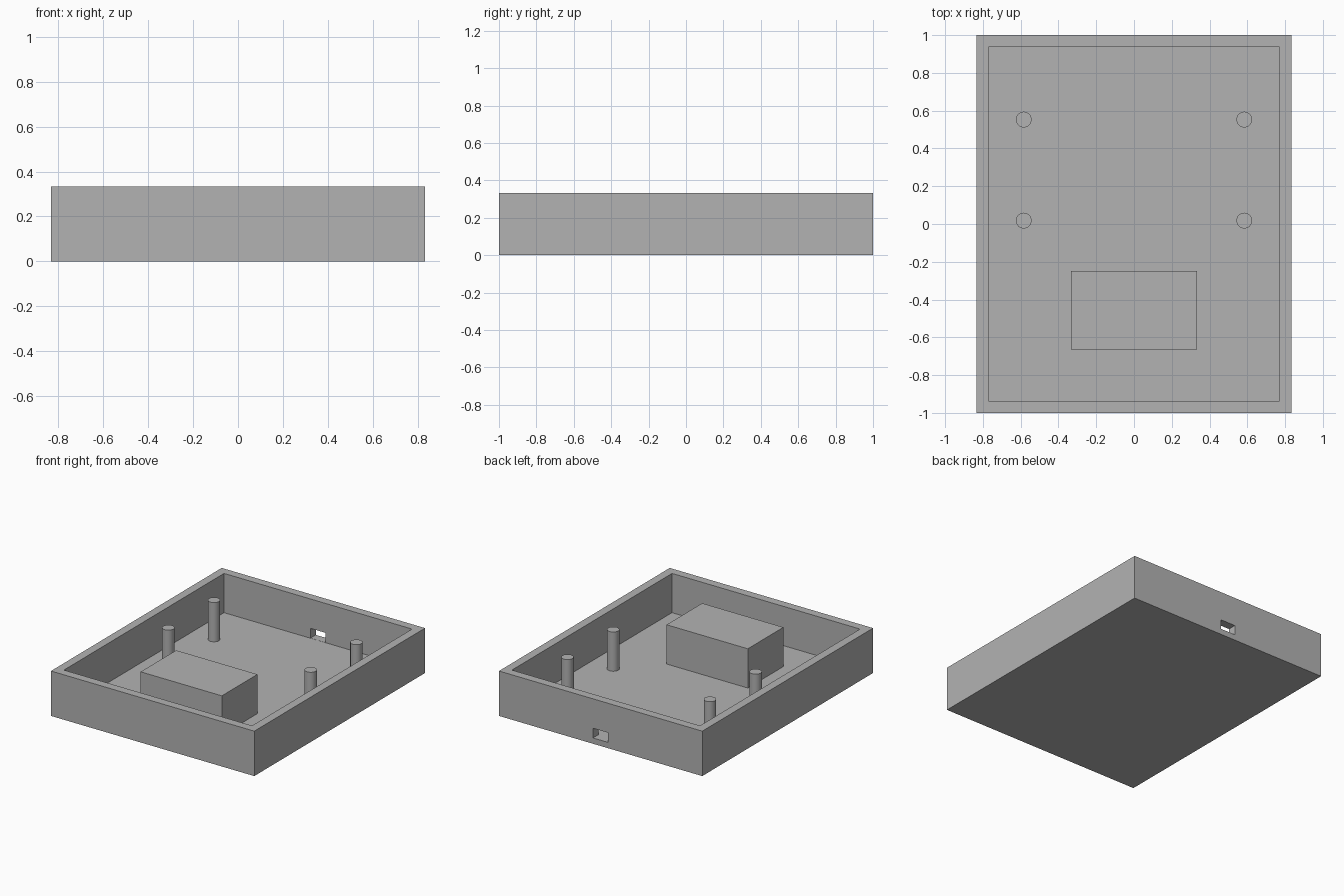
import bpy
import bmesh
from mathutils import Matrix

if "Cube" in bpy.data.objects:
    bpy.data.objects.remove(bpy.data.objects["Cube"])

W, D, H = 1.667, 2.0, 0.333     # outer size
WALL, FLOOR = 0.0625, 0.042     # wall and floor thickness

grey = bpy.data.materials.new("plain grey")
grey.diffuse_color = (0.45, 0.45, 0.45, 1)
grey.use_nodes = True
grey.node_tree.nodes["Principled BSDF"].inputs["Base Color"].default_value = grey.diffuse_color


def make_object(name, bm):
    mesh = bpy.data.meshes.new(name)
    bm.to_mesh(mesh)
    bm.free()
    mesh.materials.append(grey)
    obj = bpy.data.objects.new(name, mesh)
    bpy.context.collection.objects.link(obj)
    return obj


def box_bmesh(x0, x1, y0, y1, z0, z1):
    bm = bmesh.new()
    place = Matrix.Translation(((x0 + x1) / 2, (y0 + y1) / 2, (z0 + z1) / 2))
    size = Matrix.Diagonal((x1 - x0, y1 - y0, z1 - z0, 1))
    bmesh.ops.create_cube(bm, size=1, matrix=place @ size)
    return bm


# Open tray: inset the top of a box and push it down to the floor
bm = box_bmesh(-W / 2, W / 2, -D / 2, D / 2, 0, H)
top = max(bm.faces, key=lambda f: f.calc_center_median().z)
bmesh.ops.inset_region(bm, faces=[top], thickness=WALL, use_even_offset=True)
pushed = bmesh.ops.extrude_discrete_faces(bm, faces=[top])["faces"][0]
for v in pushed.verts:
    v.co.z = FLOOR
bmesh.ops.recalc_face_normals(bm, faces=bm.faces)
tray = make_object("tray", bm)

# Cable slot through the back wall, just above the floor
cutter = make_object("slot_cutter", box_bmesh(-0.0625, 0.0625, 0.9, 1.1, FLOOR + 0.001, 0.115))
cutter.hide_render = True
cutter.hide_set(True)
slot = tray.modifiers.new("cable slot", 'BOOLEAN')
slot.operation = 'DIFFERENCE'
slot.solver = 'EXACT'
slot.object = cutter

# Solid block near the front
make_object("block", box_bmesh(-0.333, 0.333, -0.665, -0.248, FLOOR, H))

# Four round mounting posts
for side, x in (("left", -0.584), ("right", 0.584)):
    for row, y in (("front", 0.018), ("back", 0.553)):
        bm = bmesh.new()
        bmesh.ops.create_cone(bm, cap_ends=True, segments=32, radius1=0.0417, radius2=0.0417,
                              depth=H - FLOOR,
                              matrix=Matrix.Translation((x, y, (H + FLOOR) / 2)))
        for f in bm.faces:
            f.smooth = len(f.verts) == 4
        for e in bm.edges:
            e.smooth = all(len(f.verts) == 4 for f in e.link_faces)
        make_object(f"{row}_{side}_post", bm)
